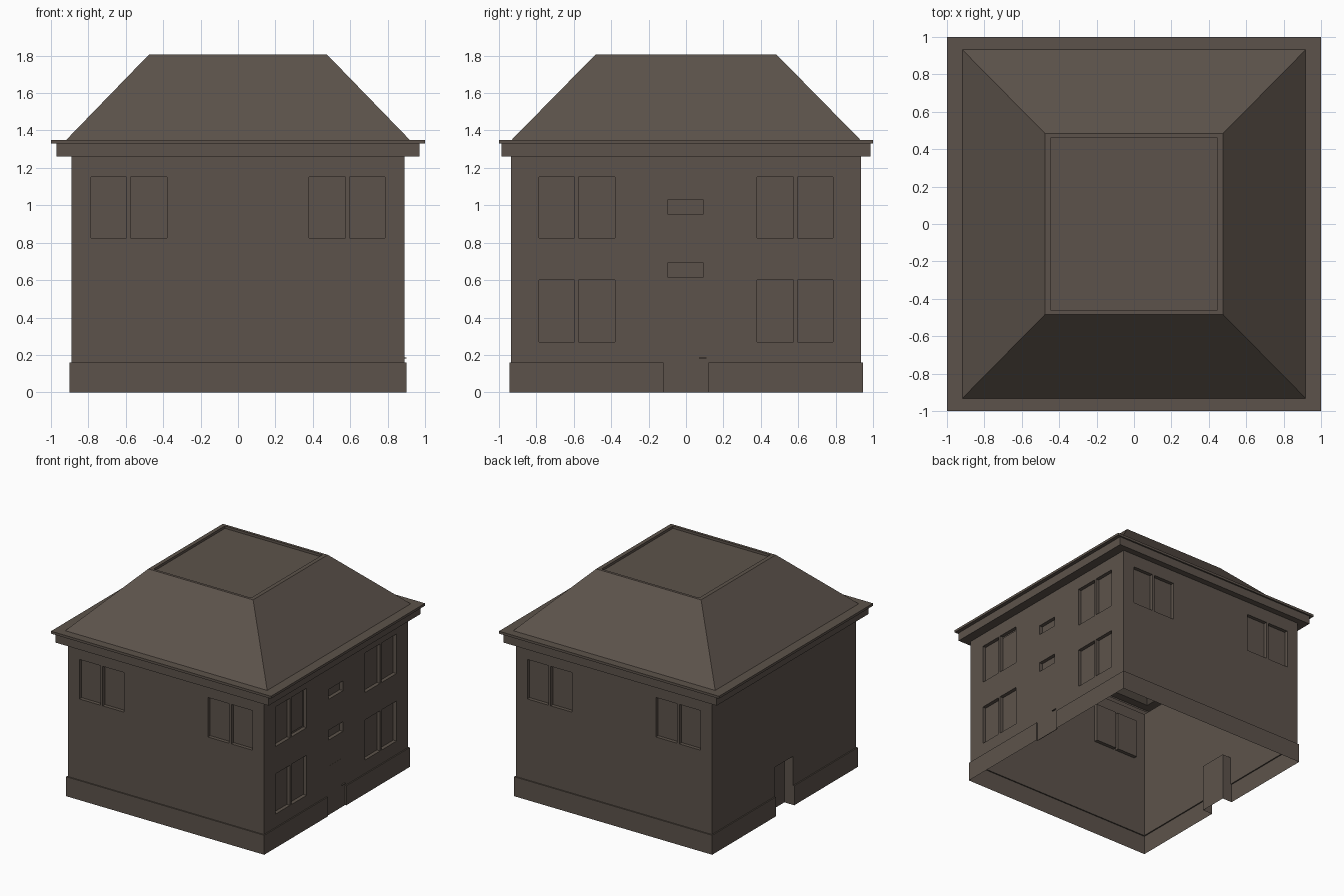
import bpy, bmesh
from mathutils import Vector

if "Cube" in bpy.data.objects:
    bpy.data.objects.remove(bpy.data.objects["Cube"])

brown = bpy.data.materials.new("dark_brown")
brown.diffuse_color = (0.108, 0.086, 0.070, 1)
brown.use_nodes = True
brown.node_tree.nodes["Principled BSDF"].inputs["Base Color"].default_value = brown.diffuse_color


def finish(bm, name):
    me = bpy.data.meshes.new(name)
    bmesh.ops.remove_doubles(bm, verts=bm.verts, dist=1e-5)
    bm.to_mesh(me)
    bm.free()
    ob = bpy.data.objects.new(name, me)
    bpy.context.collection.objects.link(ob)
    me.materials.append(brown)
    return ob


def quad(bm, pts, out):
    """Add a face whose normal points along the hint 'out'."""
    f = bm.faces.new([bm.verts.new(p) for p in pts])
    f.normal_update()
    if f.normal.dot(Vector(out)) < 0:
        f.normal_flip()


def wall(name, place, out, half, v0, v1, openings):
    """Wall sheet with recessed openings (u0, u1, v0, v1, depth); depth None cuts away."""
    bm = bmesh.new()
    us = sorted({-half, half} | {u for o in openings for u in o[:2]})
    vs = sorted({v0, v1} | {v for o in openings for v in o[2:4]})
    for a, b in zip(us, us[1:]):
        for c, d in zip(vs, vs[1:]):
            mu, mv = (a + b) / 2, (c + d) / 2
            if not any(o[0] < mu < o[1] and o[2] < mv < o[3] for o in openings):
                quad(bm, [place(a, c, 0), place(b, c, 0), place(b, d, 0), place(a, d, 0)], out)
    for a, b, c, d, depth in openings:
        if depth is None:
            continue
        ring = [(a, c), (b, c), (b, d), (a, d)]
        quad(bm, [place(u, v, depth) for u, v in ring], out)
        mid = Vector(place((a + b) / 2, (c + d) / 2, depth / 2))
        for i in range(4):
            p, q = ring[i], ring[(i + 1) % 4]
            if p[1] == q[1] == 0:          # door threshold stays open
                continue
            pts = [place(*p, 0), place(*q, 0), place(*q, depth), place(*p, depth)]
            centre = sum((Vector(t) for t in pts), Vector()) / 4
            quad(bm, pts, mid - centre)
    return finish(bm, name)


def box(name, x, y, z):
    bm = bmesh.new()
    bmesh.ops.create_cube(bm, size=1)
    for v in bm.verts:
        v.co = [r[0] + (c + 0.5) * (r[1] - r[0]) for r, c in zip((x, y, z), v.co)]
    return finish(bm, name)


W, D, TOP, BASE, GAP = 0.89, 0.935, 1.26, 0.16, 0.12
REC = 0.03


def window_pairs(z0, z1):
    cols = [(0.38, 0.575), (0.595, 0.787)]
    return [(min(s * a, s * b), max(s * a, s * b), z0, z1, REC)
            for s in (-1, 1) for a, b in cols]


# Front and back walls with upper windows
upper = window_pairs(0.825, 1.15)
for s, name in ((-1, "front_wall"), (1, "back_wall")):
    wall(name, lambda u, v, d, s=s: (u, s * (D - d), v), (0, s, 0), W, BASE, TOP, upper)

# Side walls: right has windows and vents, left has a recessed door
under = [(-D, -GAP, 0, BASE, None), (GAP, D, 0, BASE, None)]
vents = [(-0.095, 0.092, z, z + 0.08, REC) for z in (0.615, 0.95)]
wall("right_wall", lambda u, v, d: (W - d, u, v), (1, 0, 0), D, 0, TOP,
     under + upper + window_pairs(0.27, 0.60) + vents)
wall("left_wall", lambda u, v, d: (-W + d, u, v), (-1, 0, 0), D, 0, TOP,
     under + [(-GAP, GAP, 0, 0.40, 0.08)])

# Raised pane in one upper window, flush side door and its handle
box("window_pane", (W - REC, W - REC + 0.008), (-0.567, -0.395), (0.843, 1.135))
box("side_door", (W - 0.004, W + 0.0005), (-GAP, GAP), (0, 0.40))
box("door_handle", (W, W + 0.012), (0.07, 0.11), (0.181, 0.186))

# Plinth: two C-shaped bands with door gaps on both sides
bm = bmesh.new()
for s in (-1, 1):
    e = 0.01
    outer = [(W + e, GAP), (W + e, D + e), (-W - e, D + e), (-W - e, GAP)]
    inner = [(W, GAP), (W, D), (-W, D), (-W, GAP)]
    outer = [(x, s * y) for x, y in outer]
    inner = [(x, s * y) for x, y in inner]
    for i, out in enumerate([(1, 0, 0), (0, s, 0), (-1, 0, 0)]):
        p, q, r, t = outer[i], outer[i + 1], inner[i + 1], inner[i]
        quad(bm, [(*p, 0), (*q, 0), (*q, BASE), (*p, BASE)], out)
        quad(bm, [(*p, BASE), (*q, BASE), (*r, BASE), (*t, BASE)], (0, 0, 1))
    for i in (0, 3):
        p, q = outer[i], inner[i]
        quad(bm, [(*p, 0), (*q, 0), (*q, BASE), (*p, BASE)], (0, -s, 0))
finish(bm, "plinth")

# Cornice and hipped roof: stacked rectangular rings (half width, half depth, height)
rings = {
    "cornice": [(W, D, TOP), (0.97, 0.987, TOP), (0.97, 0.987, 1.33), (1, 1, 1.33),
                (1, 1, 1.35), (0.918, 0.932, 1.35)],
    "roof": [(0.918, 0.932, 1.35), (0.477, 0.485, 1.805), (0.443, 0.463, 1.805),
             (0.443, 0.463, 1.785)],
}
for name, prof in rings.items():
    bm = bmesh.new()
    loops = [[bm.verts.new((sx * x, sy * y, z))
              for sx, sy in ((-1, -1), (1, -1), (1, 1), (-1, 1))] for x, y, z in prof]
    for lo, hi in zip(loops, loops[1:]):
        for i in range(4):
            j = (i + 1) % 4
            bm.faces.new((lo[i], lo[j], hi[j], hi[i]))
    if name == "roof":
        bm.faces.new(loops[-1])
    finish(bm, name)
